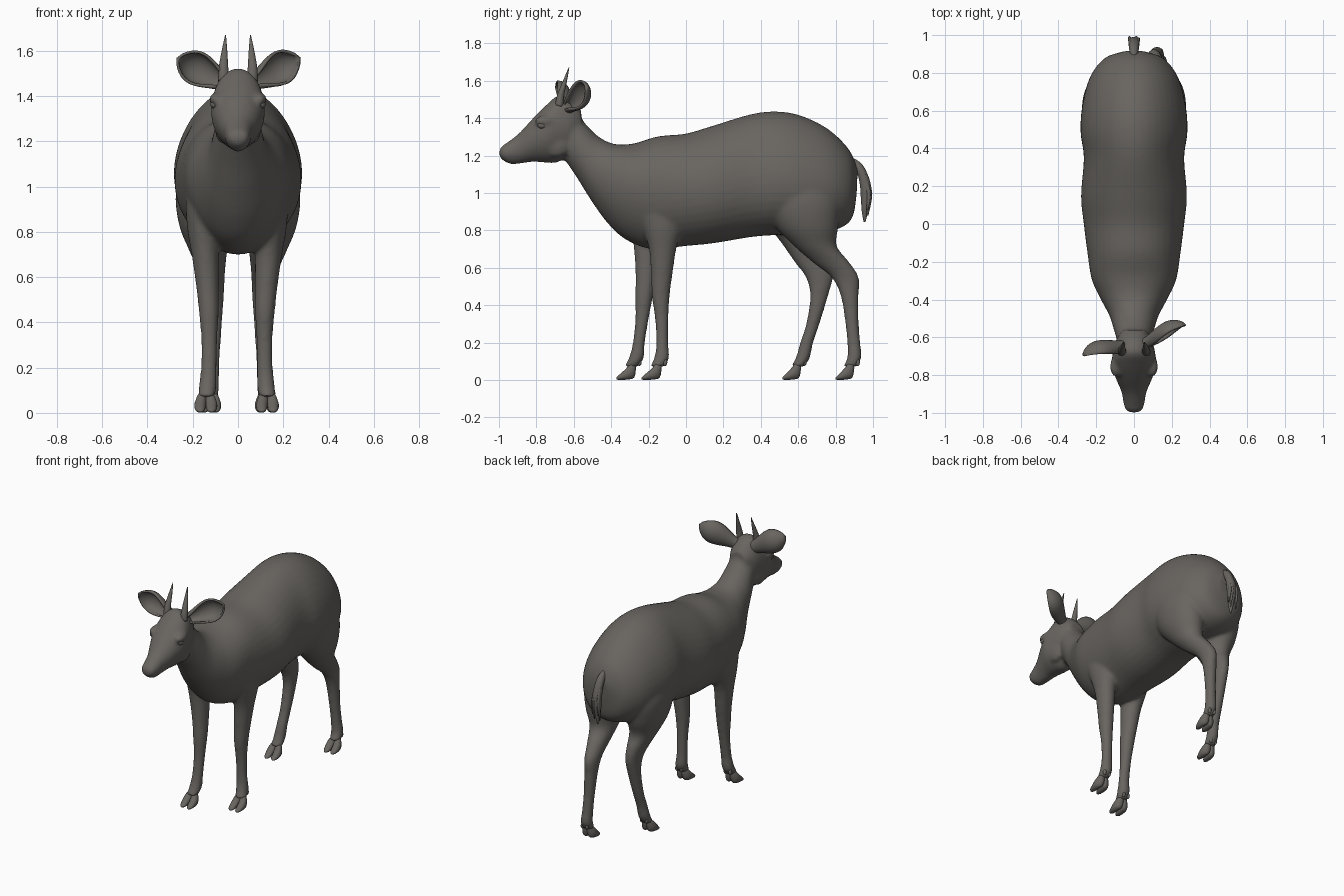
import bpy, bmesh, math
from mathutils import Vector, Matrix

cube = bpy.data.objects.get("Cube")
if cube:
    bpy.data.objects.remove(cube)

# One coat colour for the whole animal
COAT = (0.14, 0.13, 0.118, 1)
coat = bpy.data.materials.new("grey_brown_coat")
coat.use_nodes = True
coat.diffuse_color = COAT
bsdf = next(n for n in coat.node_tree.nodes if n.type == 'BSDF_PRINCIPLED')
bsdf.inputs["Base Color"].default_value = COAT
bsdf.inputs["Roughness"].default_value = 0.8


def finish(name, bm):
    """Turn a bmesh into a smooth, coloured object."""
    bmesh.ops.recalc_face_normals(bm, faces=bm.faces)
    for f in bm.faces:
        f.smooth = True
    mesh = bpy.data.meshes.new(name)
    bm.to_mesh(mesh)
    bm.free()
    mesh.materials.append(coat)
    obj = bpy.data.objects.new(name, mesh)
    bpy.context.collection.objects.link(obj)
    return obj


def smooth_rows(rows, steps):
    """Catmull-Rom interpolation of section rows."""
    rows = [Vector(r) for r in rows]
    out = []
    for i in range(len(rows) - 1):
        a, b, c, d = (rows[max(i - 1, 0)], rows[i], rows[i + 1],
                      rows[min(i + 2, len(rows) - 1)])
        for k in range(steps):
            t = k / steps
            out.append(b + (c - a) * t / 2 + (a * 2 - b * 5 + c * 4 - d) * t * t / 2
                       + (b * 3 - a - c * 3 + d) * t ** 3 / 2)
    return out + [rows[-1]]


def loft(bm, rows, steps=5, sides=40):
    """Skin oval sections: row = upper y,z, lower y,z, half width, centre x, taper.
    A positive taper narrows the upper half, a negative one the lower half."""
    rings = []
    for ty, tz, by, bz, w, x, taper in smooth_rows(rows, steps):
        ring = []
        for s in range(sides):
            a = 2 * math.pi * s / sides
            c = math.cos(a)
            ring.append(bm.verts.new((x + w * math.sin(a) * (1 - taper * c),
                                      (ty + by) / 2 + (ty - by) / 2 * c,
                                      (tz + bz) / 2 + (tz - bz) / 2 * c)))
        rings.append(ring)
    for r, q in zip(rings, rings[1:]):
        for s in range(sides):
            n = (s + 1) % sides
            bm.faces.new((r[s], r[n], q[n], q[s]))
    bm.faces.new(rings[0])
    bm.faces.new(rings[-1])


def blob(bm, place, size):
    m = Matrix.Translation(place) @ Matrix.Diagonal((*size, 1))
    bmesh.ops.create_uvsphere(bm, u_segments=16, v_segments=10, radius=1, matrix=m)


def leg(bm, side, zs, centres, depths, widths, xs):
    loft(bm, [(y - d, z, y + d, z, w, side * x, 0)
              for z, y, d, w, x in zip(zs, centres, depths, widths, xs)])


body = bmesh.new()

# Trunk and neck, from rump to throat
trunk = [(.918, 1.13, .912, .99, .05, 0), (.87, 1.235, .885, .86, .155, .05),
         (.76, 1.342, .79, .80, .232, .12), (.62, 1.412, .62, .78, .272, .15),
         (.49, 1.436, .48, .775, .28, .15), (.35, 1.422, .35, .765, .264, .12),
         (.15, 1.362, .15, .732, .28, .06), (0, 1.318, 0, .717, .266, 0),
         (-.15, 1.303, -.18, .70, .244, -.1), (-.28, 1.265, -.32, .75, .22, -.16),
         (-.38, 1.262, -.42, .84, .175, -.1), (-.46, 1.297, -.51, .965, .13, 0),
         (-.53, 1.362, -.585, 1.085, .107, 0), (-.58, 1.43, -.65, 1.18, .09, 0)]
loft(body, [(*r[:5], 0, r[5]) for r in trunk])

# Head, from nape to nose
head = [(-.56, 1.44, -.56, 1.31, .06), (-.61, 1.495, -.62, 1.21, .095),
        (-.68, 1.522, -.69, 1.163, .112), (-.75, 1.468, -.75, 1.163, .118),
        (-.82, 1.398, -.82, 1.167, .095), (-.89, 1.322, -.89, 1.157, .066),
        (-.95, 1.275, -.94, 1.155, .056), (-.985, 1.25, -.975, 1.172, .046),
        (-1.0, 1.225, -.995, 1.19, .026)]
loft(body, [(*r, 0, -.08) for r in head])

# Brows, cheeks and nostril wings
for s in (-1, 1):
    blob(body, (s * .096, -.755, 1.385), (.032, .055, .03))
    blob(body, (s * .07, -.69, 1.26), (.032, .07, .07))
    blob(body, (s * .028, -.968, 1.228), (.022, .024, .02))

# Front legs share sections; each follows its own stride line
fz = (1.12, .95, .82, .70, .56, .45, .33, .2, .12, .07)
fd = (.11, .13, .105, .073, .057, .048, .036, .032, .04, .037)
fw = (.05, .07, .07, .06, .05, .044, .036, .035, .039, .038)
fx = (.15, .15, .145, .135, .125, .119, .117, .119, .124, .13)
leg(body, 1, fz, (-.15, -.15, -.13, -.125, -.13, -.135, -.13, -.127, -.13, -.155),
    fd, fw, fx)
leg(body, -1, fz, (-.18, -.18, -.19, -.205, -.213, -.224, -.235, -.252, -.265, -.295),
    fd, fw, [x + .01 for x in fx])

# Hind legs with thigh and hock
hz = (1.15, .97, .83, .72, .63, .55, .45, .3, .2, .12, .07)
hd = (.13, .19, .17, .115, .098, .073, .048, .036, .035, .038, .036)
hw = (.07, .115, .115, .085, .06, .046, .04, .035, .035, .038, .037)
hx = (.17, .16, .145, .132, .117, .107, .107, .112, .117, .122, .124)
leg(body, 1, hz, (.60, .62, .645, .69, .775, .85, .875, .888, .897, .9, .875),
    hd, hw, hx)
leg(body, -1, hz, (.60, .61, .615, .635, .68, .713, .712, .678, .645, .625, .595),
    hd, hw, hx)

skin = finish("body", body)
fuse = skin.modifiers.new("fuse", 'REMESH')
fuse.mode = 'VOXEL'
fuse.voxel_size = 0.011
fuse.use_smooth_shade = True
relax = skin.modifiers.new("relax", 'SMOOTH')
relax.factor = 0.5
relax.iterations = 8


def hoof(name, x, tip, heel):
    """Cloven hoof: two toes and two dewclaws."""
    bm = bmesh.new()
    for s in (-1, 1):
        c = x + s * .025
        loft(bm, [(heel - .012, .10, heel - .005, .065, .012, x + s * .014, 0),
                  (heel - .035, .09, heel - .015, .014, .024, x + s * .019, 0),
                  (heel - .06, .06, heel - .05, .003, .026, c, 0),
                  (tip + .012, .026, tip + .016, .001, .019, c, 0),
                  (tip, .014, tip, .004, .007, c, 0)], 3, 14)
        blob(bm, (x + s * .018, heel + .012, .095), (.01, .013, .02))
    finish(name, bm)


hoof("front_left_hoof", .13, -.237, -.125)
hoof("front_right_hoof", -.142, -.372, -.262)
hoof("hind_left_hoof", .125, .80, .905)
hoof("hind_right_hoof", -.125, .515, .62)

# Horns and eyes
for s, label in ((1, "left"), (-1, "right")):
    bm = bmesh.new()
    loft(bm, [(-.70, 1.47, -.655, 1.46, .026, s * .062, 0),
              (-.69, 1.52, -.65, 1.53, .021, s * .064, 0),
              (-.662, 1.59, -.636, 1.6, .013, s * .06, 0),
              (-.628, 1.67, -.624, 1.67, .002, s * .055, 0)], 4, 16)
    finish(label + "_horn", bm)
    bm = bmesh.new()
    blob(bm, (s * .104, -.768, 1.362), (.018, .026, .018))
    finish(label + "_eye", bm)


def ear(name, root, tip, facing):
    """Cupped leaf: a narrow tube at the root, broad and round near the tip."""
    root, axis = Vector(root), Vector(tip) - Vector(root)
    a = axis.normalized()
    n = Vector(facing)
    n = (n - a * n.dot(a)).normalized()
    b = n.cross(a)
    bm = bmesh.new()
    rows = []
    for i in range(21):
        u = i / 20
        w = .03 * (1 - u) + .06 * abs(math.sin(math.pi * u ** 1.7)) ** .75
        spread = math.radians(85 + 75 * (1 - u) ** 2)
        row = []
        for j in range(15):
            v = spread * (j / 7 - 1)
            row.append(bm.verts.new(root + axis * u
                                    + (b * math.sin(v) - n * .8 * math.cos(v)) * w
                                    + n * .025))
        rows.append(row)
    for r, q in zip(rows, rows[1:]):
        for j in range(14):
            bm.faces.new((r[j], r[j + 1], q[j + 1], q[j]))
    bmesh.ops.remove_doubles(bm, verts=bm.verts, dist=1e-5)
    obj = finish(name, bm)
    thick = obj.modifiers.new("thickness", 'SOLIDIFY')
    thick.thickness = .012
    thick.offset = 0


ear("left_ear", (.05, -.61, 1.455), (.262, -.515, 1.568), (.35, -1, 0))
ear("right_ear", (-.05, -.62, 1.455), (-.27, -.675, 1.57), (-.1, -1, 0))

# Tail with loose hair strands
bm = bmesh.new()
loft(bm, [(.89, 1.19, .87, 1.12, .02, 0, 0), (.945, 1.15, .915, 1.1, .026, 0, 0),
          (.985, 1.06, .93, 1.04, .03, 0, 0), (.99, .98, .935, .97, .028, 0, 0),
          (.975, .91, .94, .9, .018, 0, 0), (.96, .845, .95, .845, .004, 0, 0)], 4, 16)
for k in range(5):
    x, drop = (k - 2) * .012, .03 * (k % 3)
    loft(bm, [(.965, 1.1, .935, 1.09, .008, x * .7, 0),
              (.996 - drop / 4, 1.0, .965, 1.0, .009, x, 0),
              (.975, .88 + drop, .965, .88 + drop, .002, x * 1.2, 0)], 4, 8)
finish("tail", bm)
